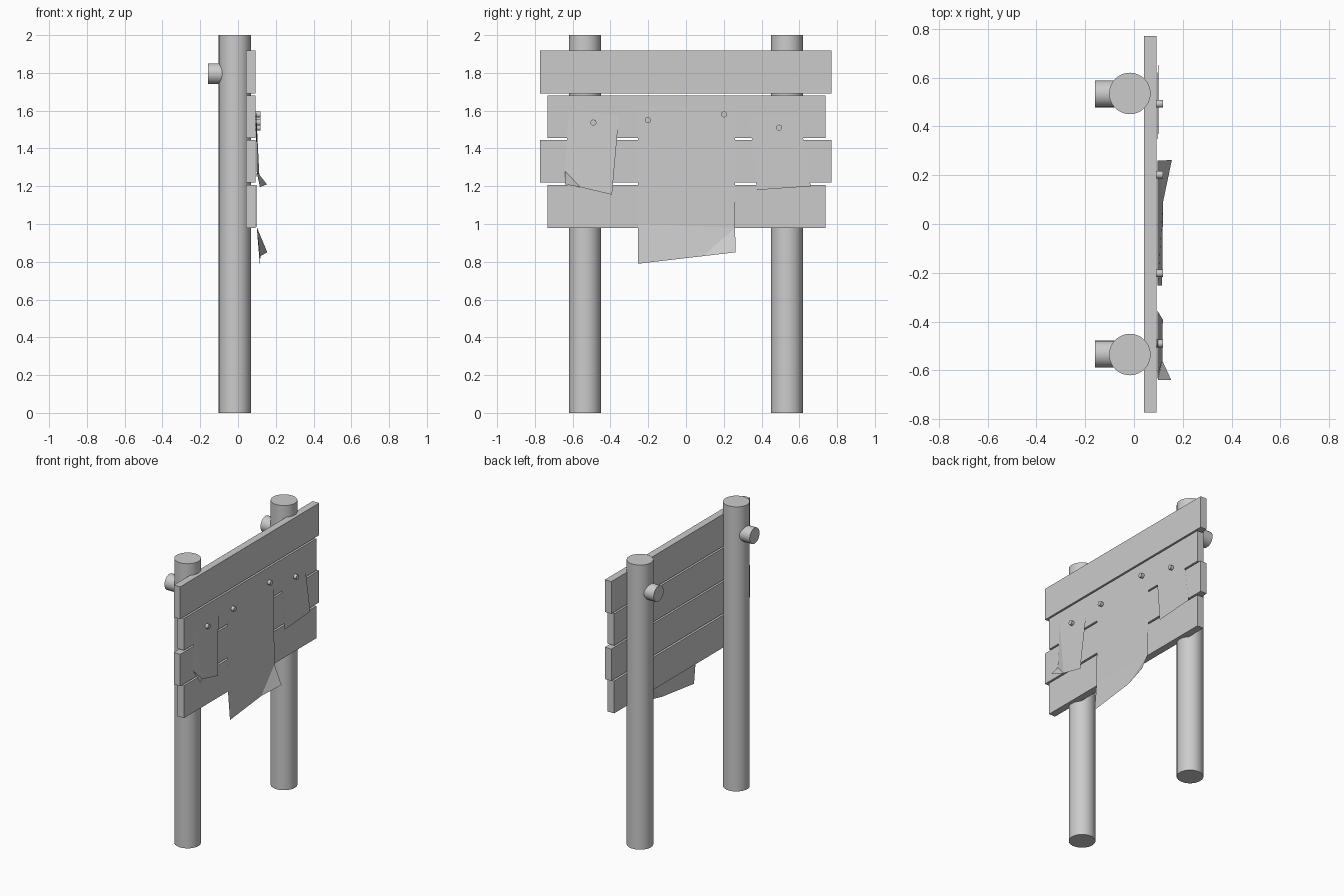
import bpy, bmesh, math

if "Cube" in bpy.data.objects:
    bpy.data.objects.remove(bpy.data.objects["Cube"])


def cylinder(name, loc, radius, depth, sides, along_x=False):
    rot = (0, math.pi / 2, 0) if along_x else (0, 0, 0)
    bpy.ops.mesh.primitive_cylinder_add(vertices=sides, radius=radius, depth=depth,
                                        location=loc, rotation=rot)
    ob = bpy.context.object
    ob.name = name
    bpy.ops.object.shade_smooth_by_angle()
    return ob


def plank(name, y0, y1, z0, z1):
    bpy.ops.mesh.primitive_cube_add(size=1, location=(0.067, (y0 + y1) / 2, (z0 + z1) / 2))
    ob = bpy.context.object
    ob.name = name
    ob.scale = (0.05, y1 - y0, z1 - z0)


def sheet(name, verts, faces):
    bm = bmesh.new()
    vs = [bm.verts.new(v) for v in verts]
    for f in faces:
        bm.faces.new([vs[i] for i in f])
    me = bpy.data.meshes.new(name)
    bm.to_mesh(me)
    bm.free()
    bpy.context.collection.objects.link(bpy.data.objects.new(name, me))


# round posts with a peg sticking out of the back of each
for side, s in (("left", -1), ("right", 1)):
    cylinder(side + "_post", (-0.017, s * 0.535, 1.0), 0.085, 2.0, 32)
    cylinder(side + "_peg", (-0.11, s * 0.533, 1.796), 0.055, 0.10, 24, True)

# staggered board planks
for i, (z0, z1) in enumerate(((0.98, 1.207), (1.22, 1.444), (1.456, 1.68), (1.692, 1.918))):
    y0, y1 = ((-0.732, 0.738), (-0.773, 0.77))[i % 2]
    plank("plank_%d" % (i + 1), y0, y1, z0, z1)

# large central notice with a curled lower corner
sheet("large_notice",
      [(0.096, -0.253, 1.63), (0.098, -0.253, 1.0), (0.115, -0.253, 0.79),
       (0.119, 0.09, 0.83), (0.101, 0.26, 0.98), (0.096, 0.26, 1.63), (0.155, 0.262, 0.85)],
      [(0, 1, 4, 5), (1, 2, 3, 4), (3, 6, 4)])

# small notice with a curled corner
sheet("left_notice",
      [(0.096, -0.622, 1.60), (0.098, -0.64, 1.28), (0.116, -0.56, 1.195),
       (0.118, -0.392, 1.155), (0.096, -0.355, 1.575), (0.153, -0.64, 1.21)],
      [(0, 1, 2), (0, 2, 3, 4), (1, 5, 2)])

# small flat notice
sheet("right_notice",
      [(0.096, 0.336, 1.575), (0.1, 0.375, 1.18), (0.1, 0.66, 1.20), (0.096, 0.602, 1.57)],
      [(0, 1, 2, 3)])

# nails holding the notices
for i, (y, z) in enumerate(((-0.49, 1.537), (-0.202, 1.55), (0.202, 1.58), (0.493, 1.51))):
    cylinder("nail_%d" % (i + 1), (0.103, y, z), 0.016, 0.032, 12, True)
